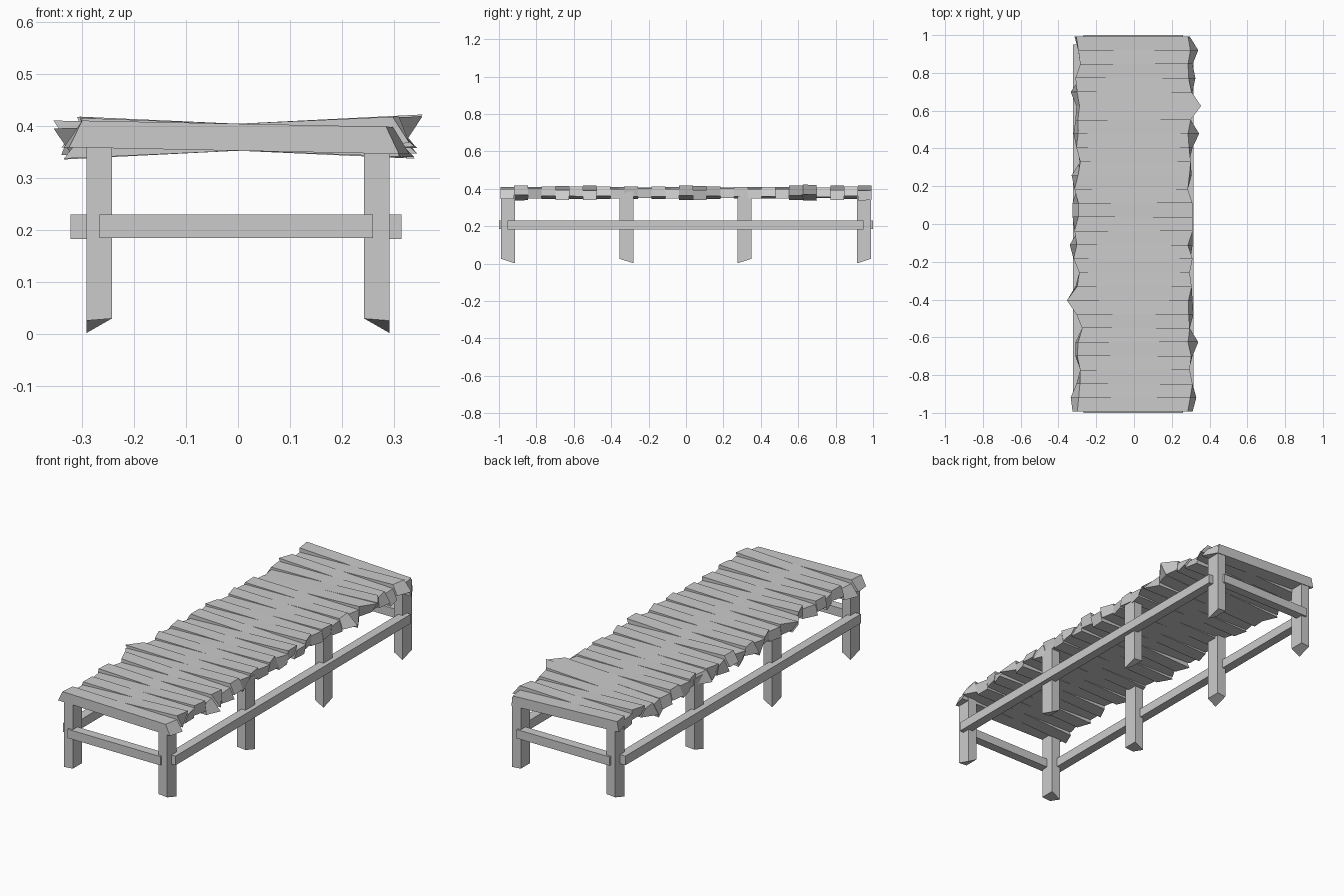
import bpy, random

if "Cube" in bpy.data.objects:
    bpy.data.objects.remove(bpy.data.objects["Cube"])

random.seed(4)


def make(name, verts, faces):
    me = bpy.data.meshes.new(name)
    me.from_pydata(verts, [], faces)
    me.update()
    ob = bpy.data.objects.new(name, me)
    bpy.context.collection.objects.link(ob)
    return ob


BOX = [(0, 3, 2, 1), (4, 5, 6, 7), (0, 1, 5, 4), (1, 2, 6, 5), (2, 3, 7, 6), (3, 0, 4, 7)]


def box(name, x0, x1, y0, y1, z0, z1):
    v = [(x, y, z) for z in (z0, z1) for x, y in ((x0, y0), (x1, y0), (x1, y1), (x0, y1))]
    return make(name, v, BOX)


# ragged outline of the deck at each plank boundary, from front to back (hundredths)
left = [32, 33.5, 30.5, 28.5, 31, 31, 27.5, 30.5, 35.5, 31, 29, 32, 34, 31.5,
        32.5, 32.5, 31.5, 33, 28.5, 30.5, 32, 31, 30.5, 33.5, 31, 28.5, 29.5, 31.5]
right = [29.5, 33, 31, 29.5, 31, 34, 29.5, 31.5, 31, 30.5, 29.5, 31, 31, 31,
         31, 31, 28.5, 30.5, 30, 31, 34.5, 30, 35.5, 31, 32.5, 31, 34, 29.5]


def edges(outline, sign):
    # (bottom, top) end positions: one juts out, the other is set back
    pairs = []
    for w in outline:
        far, near = w / 100, min(w / 100, random.uniform(0.285, 0.305))
        pairs.append((sign * far, sign * near) if random.random() < 0.5 else (sign * near, sign * far))
    return pairs


L, R = edges(left, -1), edges(right, 1)
L[0], R[0] = (-0.325, -0.30), (0.31, 0.285)
L[8], R[22] = (-0.32, -0.355), (0.32, 0.355)

# planks, each rocked slightly around the long axis
N = len(left) - 1
for i in range(N):
    y0, y1 = (-0.993 + 1.986 * k / N for k in (i, i + 1))
    t = random.uniform(0.008, 0.045) * (-1 if i % 2 == 0 else 1)
    if i == 0:
        t = -0.02
    if i == 22:
        t = 0.05
    v = []
    for k, z in ((0, 0.353), (1, 0.405)):
        for x, y in ((L[i][k], y0), (R[i][k], y0), (R[i + 1][k], y1), (L[i + 1][k], y1)):
            v.append((x, y, z + t * x))
    make(f"plank_{i + 1}", v, BOX)

# legs with bottoms cut to a low outer corner
for sx in (-1, 1):
    for n, (ya, yb) in enumerate(((-0.99, -0.915), (-0.355, -0.28), (0.275, 0.35), (0.915, 0.99))):
        xa, xb = sorted((sx * 0.292, sx * 0.243))
        side = "left" if sx < 0 else "right"
        leg = box(f"{side}_leg_{n + 1}", xa, xb, ya, yb, 0.03, 0.385)
        yc = yb if n < 2 else ya
        for vert in leg.data.vertices:
            if vert.co.z < 0.1 and abs(abs(vert.co.x) - 0.292) < 1e-4:
                vert.co.z = 0.002 if abs(vert.co.y - yc) < 1e-4 else 0.026

# long side rails and end cross rails
box("left_rail", -0.322, -0.275, -0.955, 0.95, 0.183, 0.23)
box("right_rail", 0.268, 0.315, -0.955, 0.95, 0.183, 0.23)
box("front_rail", -0.267, 0.26, -1.0, -0.953, 0.185, 0.23)
box("back_rail", -0.267, 0.26, 0.953, 1.0, 0.185, 0.23)
